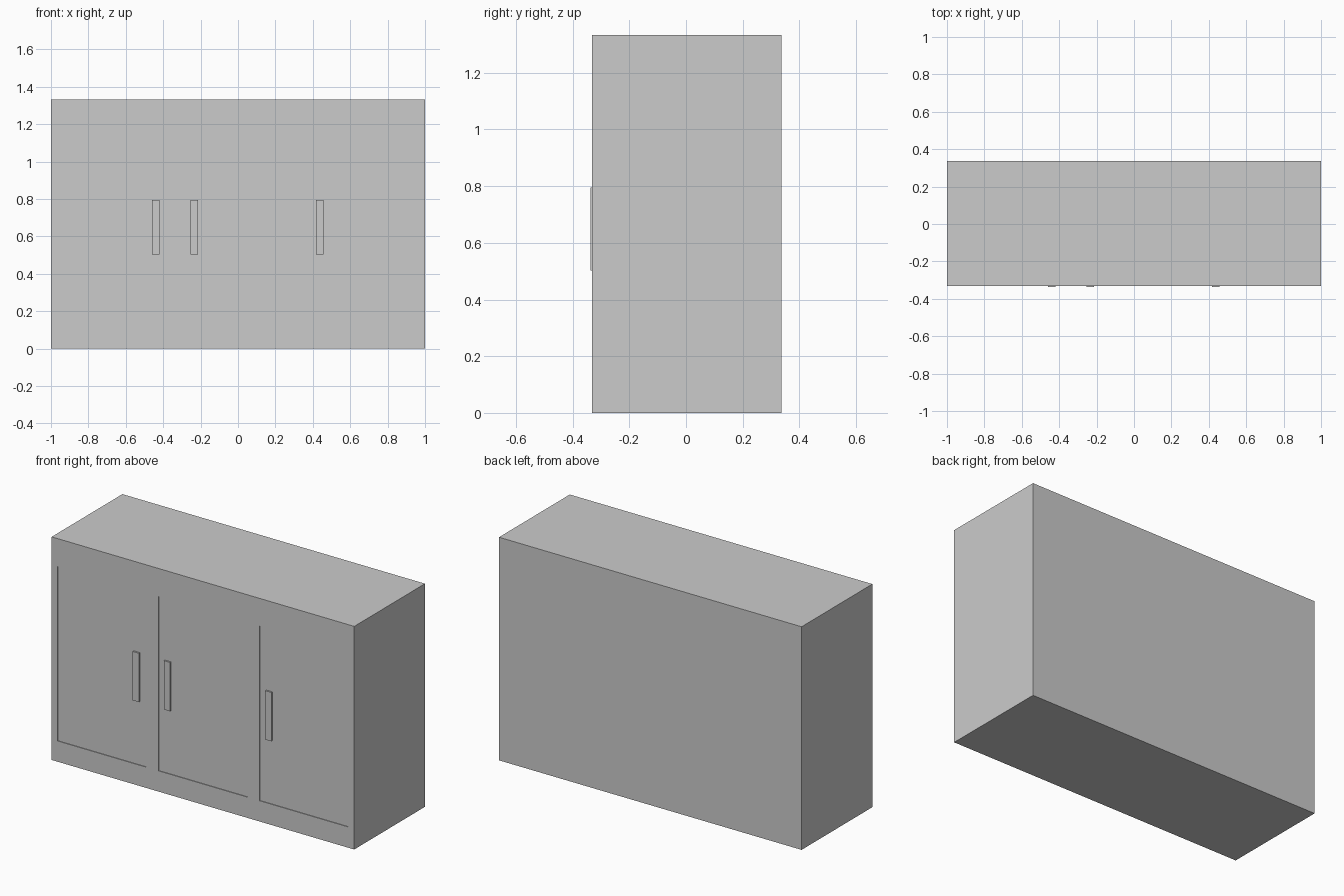
import bpy

if "Cube" in bpy.data.objects:
    bpy.data.objects.remove(bpy.data.objects["Cube"])

FRONT, BACK, HEIGHT = -0.331, 0.337, 1.333
RECESS = 0.004


def box(name, x0, x1, y0, y1, z0, z1):
    bpy.ops.mesh.primitive_cube_add(size=1)
    ob = bpy.context.object
    ob.name = name
    for v in ob.data.vertices:
        v.co.x = x1 if v.co.x > 0 else x0
        v.co.y = y1 if v.co.y > 0 else y0
        v.co.z = z1 if v.co.z > 0 else z0
    return ob


# Cabinet carcass
body = box("cabinet_body", -1, 1, FRONT, BACK, 0, HEIGHT)

# Three shallow door panels sunk into the front
for i, cx in enumerate((-0.667, 0, 0.667)):
    cutter = box(f"door_recess_cutter_{i + 1}", cx - 0.293, cx + 0.293,
                 FRONT - 0.05, FRONT + RECESS, 0.124, 1.167)
    cutter.hide_render = True
    cutter.hide_set(True)
    cut = body.modifiers.new(f"door_recess_{i + 1}", 'BOOLEAN')
    cut.operation = 'DIFFERENCE'
    cut.solver = 'EXACT'
    cut.object = cutter

# Flat vertical handles, one per door
for i, x in enumerate((-0.44, -0.234, 0.436)):
    box(f"door_handle_{i + 1}", x - 0.02, x + 0.02,
        FRONT - 0.006, FRONT + RECESS, 0.503, 0.795)
